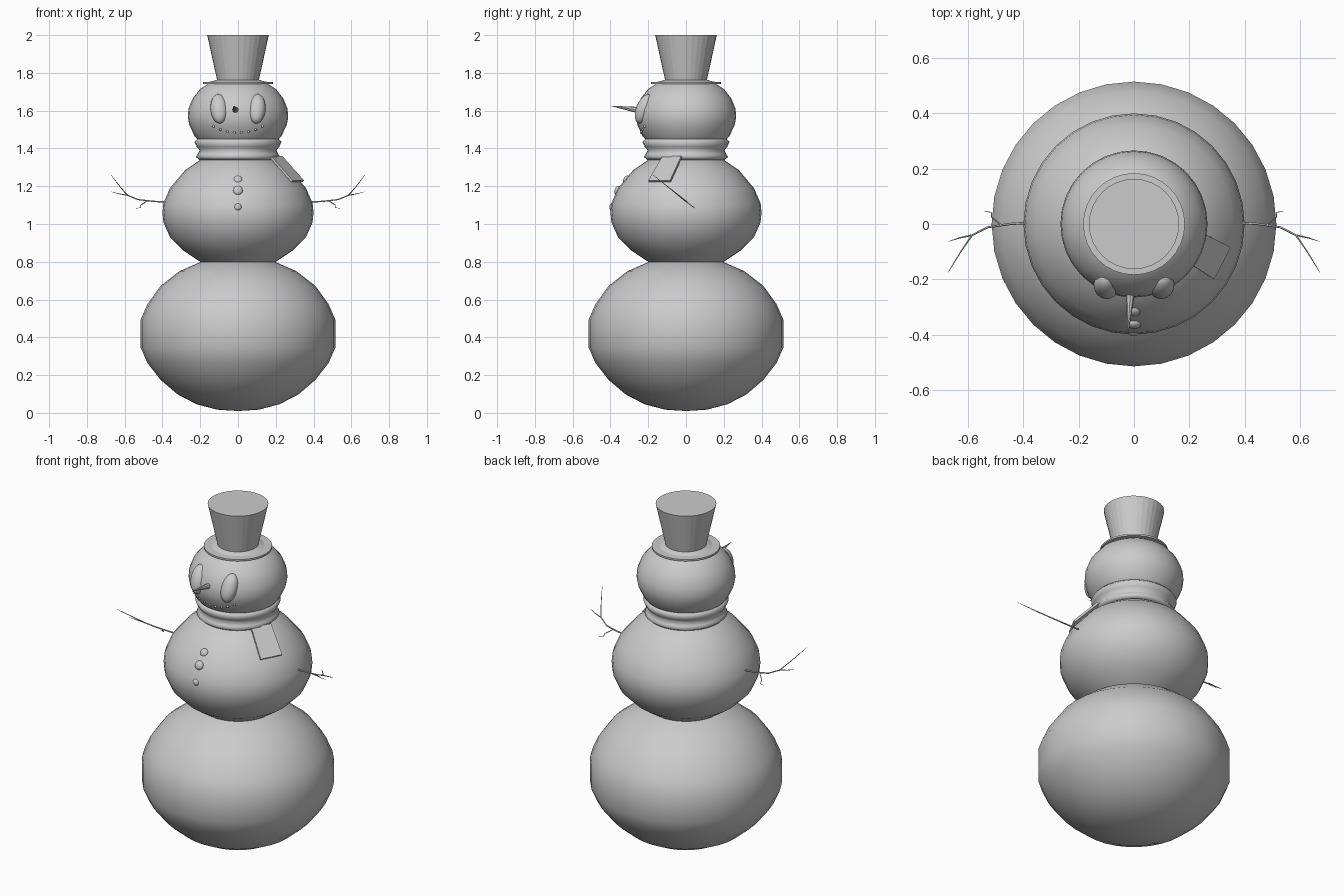
import bpy, bmesh, math
from mathutils import Vector, Matrix

cube = bpy.data.objects.get("Cube")
if cube:
    bpy.data.objects.remove(cube, do_unlink=True)

# One plain grey for everything
grey = bpy.data.materials.new("plain_grey")
grey.use_nodes = True
colour = (0.6, 0.6, 0.6, 1)
grey.diffuse_color = colour
grey.node_tree.nodes["Principled BSDF"].inputs["Base Color"].default_value = colour


def finish(name, bm, smooth=True):
    bmesh.ops.recalc_face_normals(bm, faces=bm.faces)
    for f in bm.faces:
        f.smooth = smooth
    mesh = bpy.data.meshes.new(name)
    bm.to_mesh(mesh)
    bm.free()
    mesh.materials.append(grey)
    obj = bpy.data.objects.new(name, mesh)
    bpy.context.collection.objects.link(obj)
    return obj


def lathe(name, profile, closed=False, smooth=True, steps=32):
    """Spin (radius, height) points around the z axis."""
    bm = bmesh.new()
    verts = [bm.verts.new((r, 0, z)) for r, z in profile]
    edges = [bm.edges.new(p) for p in zip(verts, verts[1:])]
    if closed:
        edges.append(bm.edges.new((verts[-1], verts[0])))
    bmesh.ops.spin(bm, geom=verts + edges, axis=(0, 0, 1), cent=(0, 0, 0),
                   angle=math.tau, steps=steps)
    bmesh.ops.remove_doubles(bm, verts=bm.verts, dist=0.0005)
    return finish(name, bm, smooth)


def ball(name, place, size, tilt=None, segments=20, rings=12):
    bm = bmesh.new()
    matrix = Matrix.Translation(place) @ (tilt or Matrix()) @ Matrix.Diagonal((*size, 1))
    bmesh.ops.create_uvsphere(bm, u_segments=segments, v_segments=rings,
                              radius=1, matrix=matrix)
    return finish(name, bm)


# Three snowballs
lathe("bottom_snowball", [
    (0, 0.01), (0.11, 0.017), (0.22, 0.046), (0.32, 0.098), (0.41, 0.175),
    (0.48, 0.265), (0.515, 0.345), (0.515, 0.495), (0.48, 0.575),
    (0.41, 0.672), (0.31, 0.75), (0.2, 0.798), (0.1, 0.823), (0, 0.83)])
lathe("middle_snowball", [
    (0, 0.74), (0.1, 0.755), (0.2, 0.8), (0.29, 0.86), (0.36, 0.93),
    (0.395, 1.01), (0.4, 1.06), (0.395, 1.11), (0.36, 1.19),
    (0.28, 1.285), (0.2, 1.34), (0.1, 1.375), (0, 1.39)])
lathe("head", [
    (0, 1.36), (0.1, 1.375), (0.18, 1.41), (0.23, 1.465), (0.258, 1.525),
    (0.266, 1.565), (0.262, 1.61), (0.24, 1.665), (0.2, 1.715),
    (0.14, 1.755), (0.07, 1.775), (0, 1.78)])

# Scarf ring and its hanging end
lathe("scarf_ring", [
    (0.215, 1.45), (0.23, 1.435), (0.218, 1.408), (0.203, 1.39),
    (0.213, 1.37), (0.223, 1.355), (0.205, 1.34), (0.17, 1.34),
    (0.17, 1.45)], closed=True)
bm = bmesh.new()
corners = [(0.175, -0.125, 1.36), (0.235, -0.025, 1.36),
           (0.35, -0.085, 1.23), (0.29, -0.2, 1.23)]
face = bm.faces.new([bm.verts.new(c) for c in corners])
bm.normal_update()
inward = face.normal * (-0.012 if face.normal.z > 0 else 0.012)
slab = bmesh.ops.extrude_face_region(bm, geom=[face], use_keep_orig=True)
bmesh.ops.translate(bm, vec=inward,
                    verts=[v for v in slab["geom"] if isinstance(v, bmesh.types.BMVert)])
finish("scarf_end", bm, smooth=False)

# Top hat
lathe("hat_brim", [(0, 1.742), (0.184, 1.742), (0.184, 1.752), (0, 1.758)], smooth=False)
lathe("hat_crown", [(0, 1.75), (0.108, 1.75), (0.163, 2), (0, 2)], smooth=False)

# Eyes lean back with the slope of the head
for side, sx in (("left", 1), ("right", -1)):
    tilt = Matrix.Rotation(math.radians(-18 * sx), 4, "Y") @ Matrix.Rotation(0, 4, "X")
    tilt = Matrix.Rotation(math.radians(-22), 4, "X") @ Matrix.Rotation(0.06 * sx, 4, "Y")
    ball(side + "_eye", (0.1 * sx, -0.222, 1.61), (0.046, 0.042, 0.082), tilt)

# Carrot nose
root, tip = Vector((-0.012, -0.23, 1.6)), Vector((-0.022, -0.397, 1.625))
aim = (tip - root).to_track_quat("Z", "Y").to_matrix().to_4x4()
bm = bmesh.new()
bmesh.ops.create_cone(bm, cap_ends=True, segments=8, radius1=0.019, radius2=0.001,
                      depth=(tip - root).length,
                      matrix=Matrix.Translation((root + tip) / 2) @ aim)
finish("carrot_nose", bm, smooth=False)

# Smile of small pebbles
for i in range(8):
    x = -0.13 + i * 0.26 / 7
    z = 1.483 + 2 * x * x
    y = -math.sqrt((0.238 + 0.5 * (z - 1.483)) ** 2 - x * x)
    ball(f"mouth_pebble_{i + 1}", (x, y, z), (0.007, 0.007, 0.007), segments=8, rings=6)

# Buttons down the chest
for i, (y, z, r) in enumerate([(-0.315, 1.235, 0.024), (-0.362, 1.178, 0.026),
                               (-0.39, 1.09, 0.02)]):
    ball(f"button_{i + 1}", (0, y, z), (r, 0.016, r),
         Matrix.Rotation(-3.5 * (z - 1.06), 4, "X"), segments=12, rings=8)

# Twig arms: flat forked branches lying in one sloping plane
branches = [
    [(0.37, 0.005, 1), (0.45, 0, 0.9), (0.53, -0.012, 0.8), (0.585, -0.04, 0.7)],
    [(0.585, -0.04, 0.7), (0.62, -0.09, 0.5), (0.645, -0.13, 0.4), (0.672, -0.175, 0.2)],
    [(0.585, -0.04, 0.7), (0.63, -0.05, 0.5), (0.67, -0.063, 0.2)],
    [(0.48, -0.004, 0.6), (0.515, 0.025, 0.5), (0.515, 0.042, 0.4), (0.54, 0.046, 0.2)],
]
for side, sx in (("left", 1), ("right", -1)):
    curve = bpy.data.curves.new(side + "_arm", "CURVE")
    curve.dimensions = "3D"
    curve.bevel_depth = 0.0045
    curve.bevel_resolution = 1
    curve.use_fill_caps = True
    curve.materials.append(grey)
    for path in branches:
        spline = curve.splines.new("POLY")
        spline.points.add(len(path) - 1)
        for point, (x, y, r) in zip(spline.points, path):
            point.co = (sx * x, y, 1.12 - 0.8 * y, 1)
            point.radius = r
    bpy.context.collection.objects.link(bpy.data.objects.new(side + "_arm", curve))
